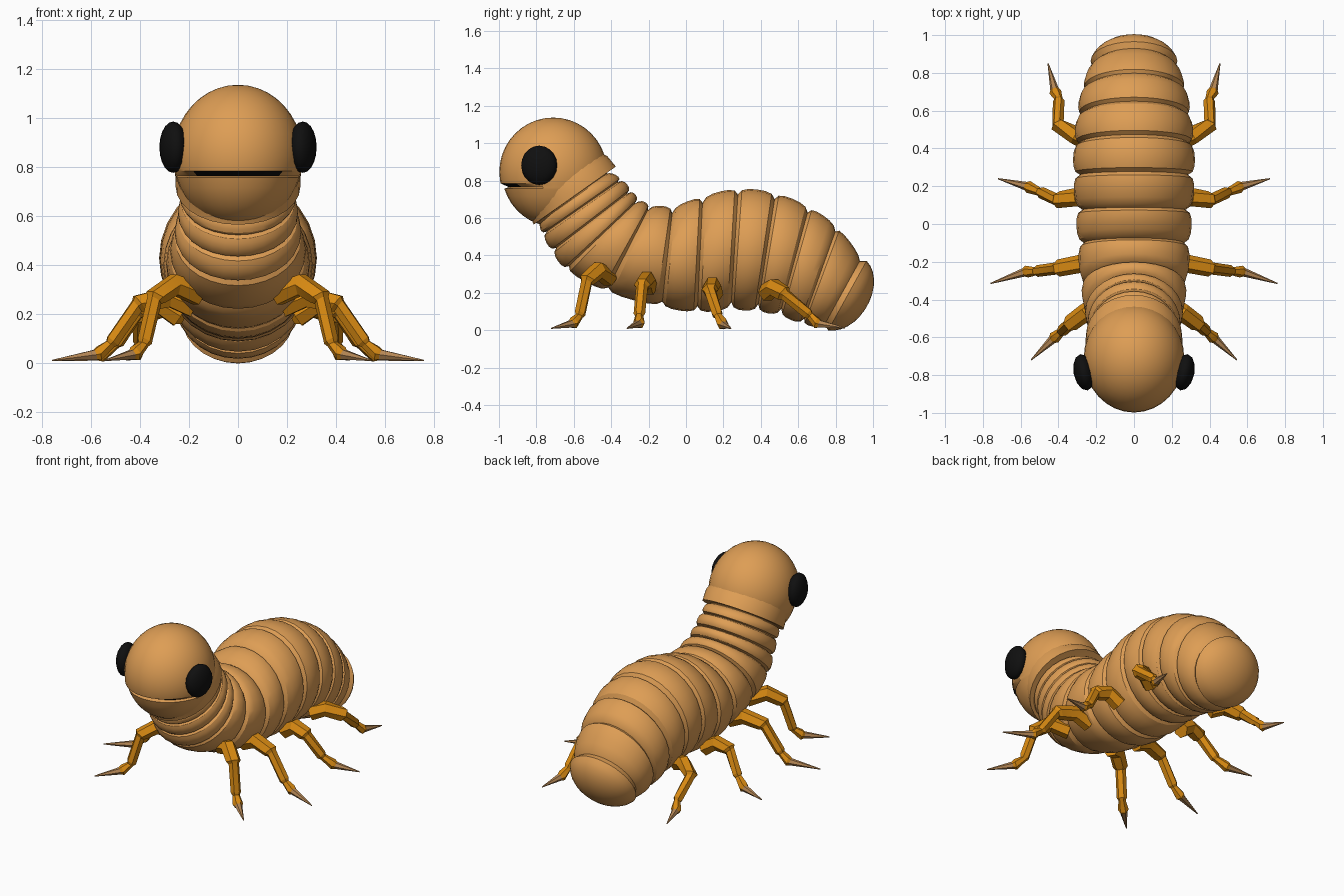
import bpy, bmesh, math
from mathutils import Vector

cube = bpy.data.objects.get("Cube")
if cube:
    bpy.data.objects.remove(cube, do_unlink=True)


def material(name, rgb):
    m = bpy.data.materials.new(name)
    m.use_nodes = True
    m.diffuse_color = (*rgb, 1)
    bsdf = m.node_tree.nodes["Principled BSDF"]
    bsdf.inputs["Base Color"].default_value = (*rgb, 1)
    bsdf.inputs["Roughness"].default_value = 0.7
    return m


TAN = material("tan skin", (0.73, 0.34, 0.09))
ORANGE = material("orange leg", (0.68, 0.25, 0.006))
CLAW = material("brown claw", (0.46, 0.24, 0.09))
BLACK = material("black eye", (0.005, 0.005, 0.005))


def finish(bm, name, mats, angle=30):
    bmesh.ops.recalc_face_normals(bm, faces=bm.faces[:])
    mesh = bpy.data.meshes.new(name)
    bm.to_mesh(mesh)
    bm.free()
    for m in mats:
        mesh.materials.append(m)
    ob = bpy.data.objects.new(name, mesh)
    bpy.context.collection.objects.link(ob)
    bpy.ops.object.select_all(action="DESELECT")
    ob.select_set(True)
    bpy.context.view_layer.objects.active = ob
    bpy.ops.object.shade_smooth_by_angle(angle=math.radians(angle))
    return ob


def loft(bm, rings, split=None):
    """Skin closed rings of points; faces from ring 'split' on use slot 1."""
    loops = [[bm.verts.new(p) for p in ring] for ring in rings]
    n = len(rings[0])
    for k, (a, b) in enumerate(zip(loops, loops[1:])):
        for i in range(n):
            j = (i + 1) % n
            f = bm.faces.new((a[i], a[j], b[j], b[i]))
            f.material_index = int(split is not None and k >= split)
    bm.faces.new(loops[0])
    bm.faces.new(loops[-1]).material_index = int(split is not None)


def slice_ring(line, scale=1.0, shift=Vector((0, 0, 0)), sides=28):
    """Ellipse through a top and a bottom point in the side plane."""
    ty, tz, by, bz, w = line
    mid = Vector((0, (ty + by) / 2, (tz + bz) / 2)) + shift
    up = Vector((0, (ty - by) / 2, (tz - bz) / 2)) * scale
    out = Vector((w * scale, 0, 0))
    turns = [math.tau * i / sides for i in range(sides)]
    return [mid + out * math.cos(t) + up * math.sin(t) for t in turns]


# Body: dividing lines between segments (top y, z, bottom y, z, half width)
LINES = [
    (-0.41, 0.85, -0.79, 0.58, 0.235),
    (-0.34, 0.81, -0.77, 0.51, 0.24),
    (-0.29, 0.75, -0.72, 0.42, 0.25),
    (-0.25, 0.70, -0.65, 0.32, 0.265),
    (-0.19, 0.67, -0.43, 0.20, 0.285),
    (-0.07, 0.66, -0.13, 0.12, 0.30),
    (0.09, 0.72, 0.06, 0.09, 0.31),
    (0.28, 0.765, 0.24, 0.11, 0.325),
    (0.48, 0.74, 0.38, 0.10, 0.32),
    (0.66, 0.665, 0.50, 0.08, 0.305),
    (0.81, 0.56, 0.62, 0.03, 0.28),
    (0.94, 0.39, 0.73, 0.01, 0.235),
]
GROOVE = 0.88
rings = []
for a, b in zip(LINES, LINES[1:]):
    for t in (0.0, 0.1, 0.28, 0.5, 0.72, 0.9):
        line = [p + (q - p) * t for p, q in zip(a, b)]
        bulge = (1 - abs(2 * t - 1) ** 2.5) ** 0.5
        rings.append(slice_ring(line, GROOVE + (1 - GROOVE) * bulge))
# Rounded tail
tail_dir = Vector((0, 0.866, -0.45))
for k in range(8):
    t = math.radians(12 * k)
    rings.append(slice_ring(LINES[-1], (0.9 if k == 0 else 1.0) * math.cos(t),
                            tail_dir * 0.155 * math.sin(t)))
bm = bmesh.new()
loft(bm, rings)
finish(bm, "segmented_body", [TAN])

# Head: sphere with a mouth groove and a slightly recessed jaw
HEAD = Vector((0, -0.71, 0.847))
LIP, JAW = 0.785, 0.765
bm = bmesh.new()
bmesh.ops.create_uvsphere(bm, u_segments=32, v_segments=20, radius=1)
for v in bm.verts:
    v.co = Vector((v.co.x * 0.266, v.co.y * 0.288, v.co.z * 0.29)) + HEAD
for z in (LIP, JAW, JAW - 0.015):
    bmesh.ops.bisect_plane(bm, geom=bm.verts[:] + bm.edges[:] + bm.faces[:],
                           plane_co=(0, 0, z), plane_no=(0, 0, 1))
for f in bm.faces:
    c = f.calc_center_median()
    if JAW - 0.001 < c.z < LIP and c.y < -0.8 and abs(c.x) < 0.18:
        f.material_index = 1
for v in bm.verts:
    if v.co.z < LIP - 0.005 and v.co.y < -0.78:
        pull = 0.86 if v.co.z > JAW - 0.005 else 0.955
        v.co.x *= (1 + pull) / 2
        v.co.y = HEAD.y + (v.co.y - HEAD.y) * pull
finish(bm, "head", [TAN, BLACK])

# Collar: rim where the head overlaps the neck
bm = bmesh.new()
loft(bm, [slice_ring(r) for r in (
    (-0.49, 0.97, -0.89, 0.68, 0.24),
    (-0.42, 0.93, -0.84, 0.63, 0.257),
    (-0.375, 0.875, -0.815, 0.565, 0.255),
    (-0.40, 0.86, -0.79, 0.58, 0.215))])
finish(bm, "head_collar", [TAN])

# Legs: root to claw tip, for the left side
LEGS = {
    "front": [(0.16, -0.41, 0.28), (0.26, -0.47, 0.32), (0.34, -0.53, 0.26),
              (0.385, -0.57, 0.08), (0.43, -0.61, 0.035), (0.545, -0.72, 0.01)],
    "second": [(0.18, -0.20, 0.23), (0.28, -0.21, 0.27), (0.41, -0.235, 0.235),
               (0.52, -0.25, 0.08), (0.58, -0.255, 0.035), (0.76, -0.315, 0.01)],
    "third": [(0.24, 0.15, 0.19), (0.32, 0.14, 0.24), (0.41, 0.13, 0.21),
              (0.50, 0.17, 0.08), (0.57, 0.20, 0.03), (0.72, 0.24, 0.01)],
    "rear": [(0.23, 0.43, 0.20), (0.31, 0.47, 0.23), (0.40, 0.53, 0.19),
             (0.40, 0.66, 0.08), (0.42, 0.71, 0.035), (0.455, 0.85, 0.012)],
}
RADII = [0.05, 0.048, 0.038, 0.026, 0.027, 0.003]


def leg_ring(p, direction, r):
    q = direction.to_track_quat("Z", "Y")
    return [p + q @ Vector((r * math.cos(a), r * math.sin(a), 0))
            for a in (math.tau * i / 6 for i in range(6))]


for side, sx in (("left", 1), ("right", -1)):
    for name, path in LEGS.items():
        pts = [Vector((x * sx, y, z)) for x, y, z in path]
        rings = []
        for i, p in enumerate(pts):
            d = (pts[min(i + 1, 5)] - pts[max(i - 1, 0)]).normalized()
            if 2 <= i <= 4:  # flared cuff just before each joint
                rings.append(leg_ring(p - d * 0.012, d, RADII[i] * 1.2))
                rings.append(leg_ring(p + d * 0.004, d, RADII[i] * 0.85))
            else:
                rings.append(leg_ring(p, d, RADII[i]))
        bm = bmesh.new()
        loft(bm, rings, split=len(rings) - 2)
        for v in bm.verts:
            v.co.z = max(v.co.z, 0.004)
        finish(bm, f"{name}_leg_{side}", [ORANGE, CLAW], 20)

    # Eyes: flattened domes on the sides of the head
    bm = bmesh.new()
    bmesh.ops.create_uvsphere(bm, u_segments=12, v_segments=10, radius=1)
    eye = finish(bm, f"eye_{side}", [BLACK], 40)
    eye.scale = (0.055, 0.098, 0.105)
    eye.rotation_euler = (0, 0, -0.2 * sx)
    eye.location = (0.265 * sx, -0.785, 0.882)
